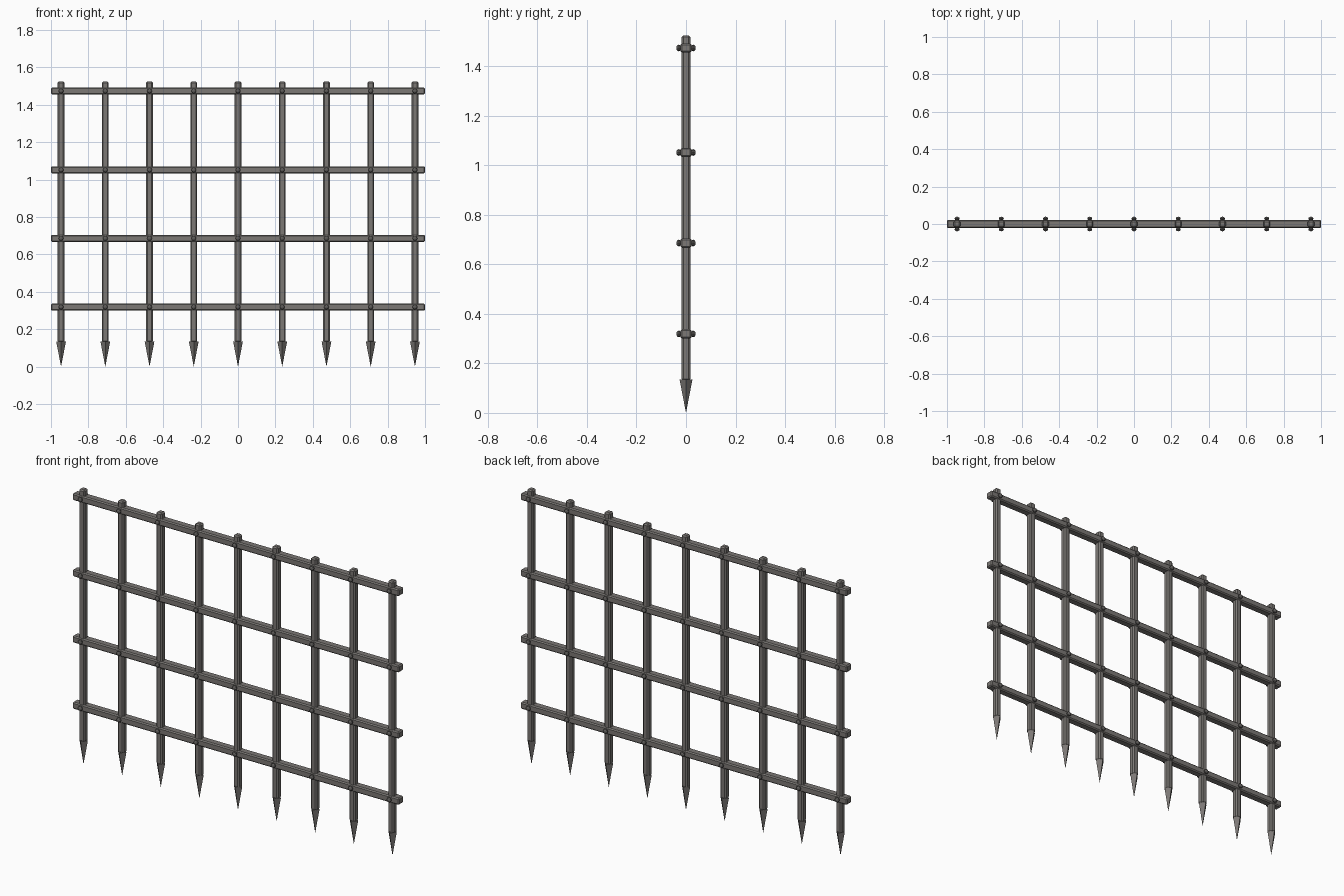
import bpy
from math import pi

if "Cube" in bpy.data.objects:
    bpy.data.objects.remove(bpy.data.objects["Cube"])

BAR_X = [-0.946 + i * 0.2365 for i in range(9)]
RAIL_Z = [0.319, 0.686, 1.052, 1.474]


def material(name, rgb):
    m = bpy.data.materials.new(name)
    m.diffuse_color = (*rgb, 1)
    m.use_nodes = True
    m.node_tree.nodes["Principled BSDF"].inputs["Base Color"].default_value = m.diffuse_color
    return m


IRON = material("iron", (0.20, 0.188, 0.178))
DARK_IRON = material("dark_iron", (0.11, 0.105, 0.10))


def finish(name, mat):
    o = bpy.context.object
    o.name = name
    o.data.materials.append(mat)
    return o


def chamfered_box(name, size, loc, bevel):
    bpy.ops.mesh.primitive_cube_add(size=1, location=loc)
    o = finish(name, IRON)
    o.scale = size
    bpy.ops.object.transform_apply(location=False, rotation=False, scale=True)
    m = o.modifiers.new("Bevel", 'BEVEL')
    m.width = bevel
    m.segments = 1


# horizontal rails
for z in RAIL_Z:
    chamfered_box("rail", (2.0, 0.044, 0.038), (0, 0, z), 0.006)

for x in BAR_X:
    # upright bar
    chamfered_box("upright_bar", (0.036, 0.036, 1.395), (x, 0, 0.8275), 0.007)

    # four-sided pointed foot, edges facing front and sides
    bpy.ops.mesh.primitive_cone_add(vertices=4, radius1=0.026, radius2=0, depth=0.135,
                                    location=(x, 0, 0.0675), rotation=(pi, 0, 0))
    finish("spike", IRON)

    # rivet heads on both faces of every crossing
    for z in RAIL_Z:
        for side in (-1, 1):
            bpy.ops.mesh.primitive_uv_sphere_add(segments=8, ring_count=6, radius=0.0135,
                                                 location=(x, side * 0.029, z),
                                                 rotation=(pi / 2, 0, 0))
            finish("rivet", DARK_IRON).scale = (1, 1, 0.75)
